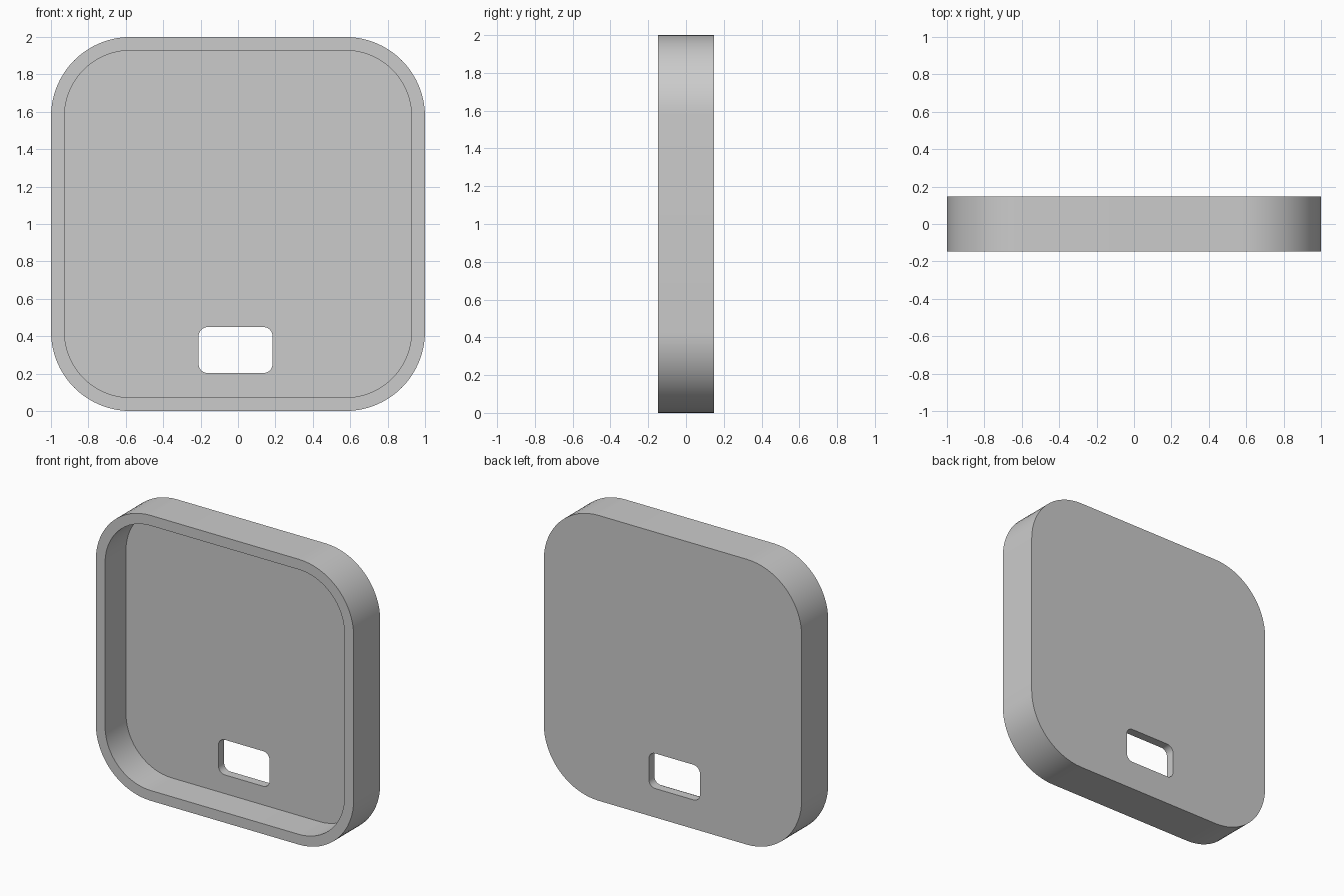
import bpy, bmesh
from math import sin, cos, pi, radians

cube = bpy.data.objects.get("Cube")
if cube:
    bpy.data.objects.remove(cube, do_unlink=True)

# Main sizes
FRONT, BACK = -0.147, 0.147
FLOOR = BACK - 0.062
CORNER_STEPS = 16


def rounded_loop(bm, y, cx, cz, half_w, half_h, radius):
    """Ring of vertices around a rounded rectangle in the XZ plane."""
    ring = []
    for corner, (sx, sz) in enumerate([(1, 1), (-1, 1), (-1, -1), (1, -1)]):
        for i in range(CORNER_STEPS + 1):
            a = (corner + i / CORNER_STEPS) * pi / 2
            x = cx + sx * (half_w - radius) + radius * cos(a)
            z = cz + sz * (half_h - radius) + radius * sin(a)
            ring.append(bm.verts.new((x, y, z)))
    return ring


# Rounded outlines: centre x, centre z, half width, half height, radius
outer = (0, 1, 1, 1, 0.425)
inner = (0, 1, 0.928, 0.928, 0.353)
slot = (-0.013, 0.326, 0.198, 0.123, 0.05)

# Rim, inner wall, floor, slot wall and back form one closed band of rings
bm = bmesh.new()
rings = [rounded_loop(bm, y, *shape) for y, shape in [
    (FRONT, outer), (FRONT, inner), (FLOOR, inner),
    (FLOOR, slot), (BACK, slot), (BACK, outer)]]
for k, a in enumerate(rings):
    b = rings[(k + 1) % len(rings)]
    for i in range(len(a)):
        j = (i + 1) % len(a)
        bm.faces.new((a[i], a[j], b[j], b[i]))
bmesh.ops.recalc_face_normals(bm, faces=bm.faces)

mesh = bpy.data.meshes.new("cover_tray")
bm.to_mesh(mesh)
bm.free()

# Plain grey material
grey = bpy.data.materials.new("light_grey")
grey.use_nodes = True
colour = (0.6, 0.6, 0.6, 1)
grey.diffuse_color = colour
grey.node_tree.nodes["Principled BSDF"].inputs["Base Color"].default_value = colour
mesh.materials.append(grey)

tray = bpy.data.objects.new("cover_tray", mesh)
bpy.context.collection.objects.link(tray)

# Smooth corners, crisp edges
bpy.ops.object.select_all(action="DESELECT")
tray.select_set(True)
bpy.context.view_layer.objects.active = tray
bpy.ops.object.shade_smooth_by_angle(angle=radians(30))
